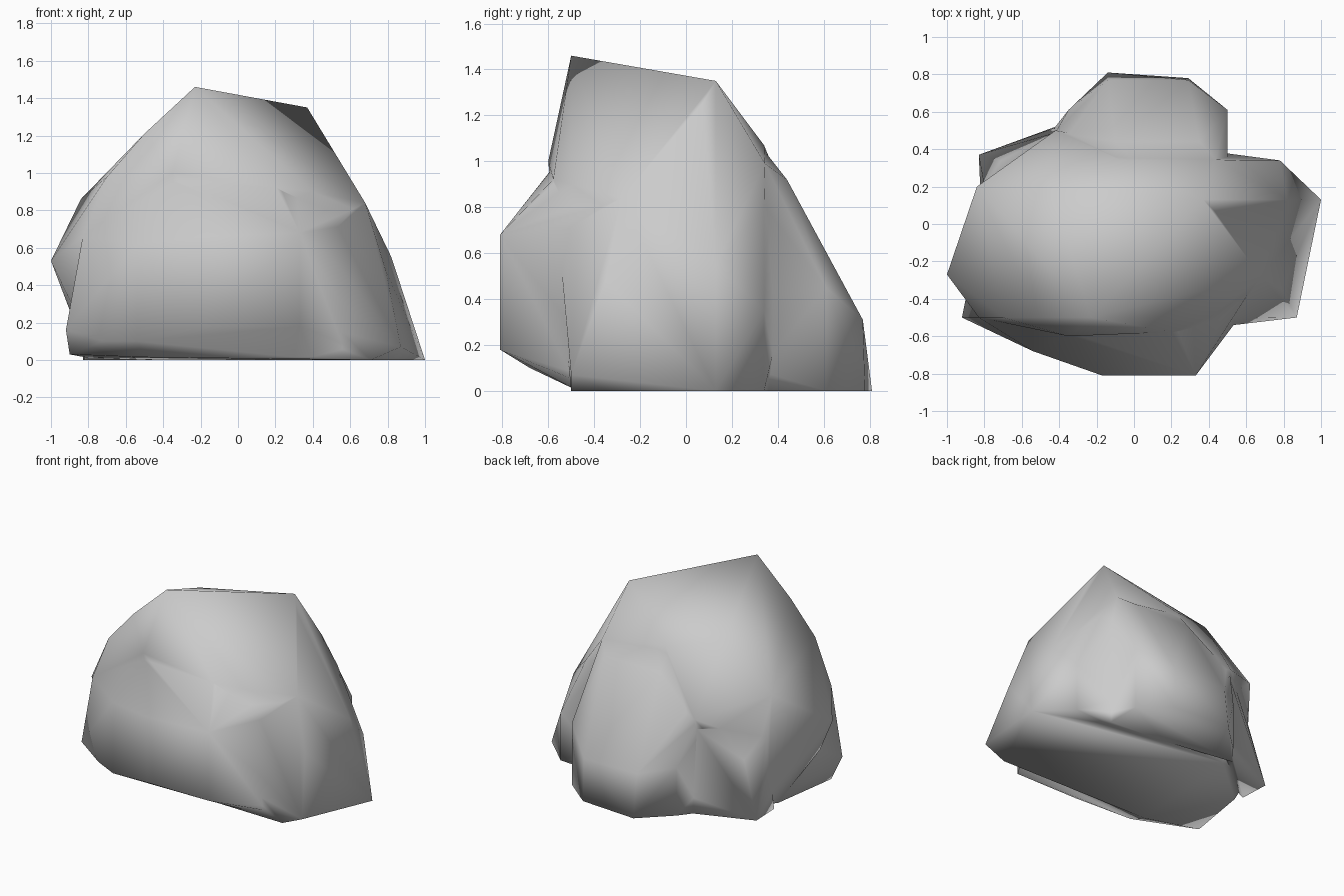
import bpy, bmesh
from math import radians

if "Cube" in bpy.data.objects:
    bpy.data.objects.remove(bpy.data.objects["Cube"])


def chunk(name, points):
    """Convex faceted stone from its corner points."""
    bm = bmesh.new()
    for p in points:
        bm.verts.new(p)
    bmesh.ops.convex_hull(bm, input=bm.verts[:])
    inside = [v for v in bm.verts if not v.link_faces]
    bmesh.ops.delete(bm, geom=inside, context='VERTS')
    bmesh.ops.recalc_face_normals(bm, faces=bm.faces[:])
    me = bpy.data.meshes.new(name)
    bm.to_mesh(me)
    bm.free()
    ob = bpy.data.objects.new(name, me)
    bpy.context.collection.objects.link(ob)
    return ob


# Main mass with the sloping crest and the right foot
rock = chunk("boulder", [
    (-.23, -.5, 1.46), (.37, .13, 1.35), (-.45, .2, 1.15), (-.5, -.5, 1.21),
    (.43, .07, 1.25), (-.35, -.6, 1.0), (.2, -.58, .95), (.4, -.5, .9),
    (.55, -.5, .7), (-.07, .34, 1.07), (.46, .34, 1.0), (.68, -.28, .84),
    (.57, .34, .8), (.82, .13, .55), (.79, -.35, .48), (1, .13, 0), (.71, -.5, 0),
    (.87, -.5, .07), (.78, .34, .35), (.78, .34, 0), (-.7, -.5, .98),
    (-.84, -.5, .68), (-.84, .2, .86), (-1, -.27, .53), (-.88, -.3, .28),
    (-.42, .5, .68), (-.8, .2, .1), (-.8, .1, 0), (-.5, -.5, 0), (-.42, .42, 0)])

# Front bulge, undercut towards the ground
front = chunk("front_bulge", [
    (-.17, -.81, .66), (.33, -.81, .68), (-.17, -.81, .18), (.33, -.81, .18),
    (-.54, -.68, .62), (-.54, -.68, .1), (-.72, -.59, .1), (-.92, -.5, .16),
    (-.9, -.4, .03), (-.35, -.59, .96), (.2, -.57, .93), (.45, -.58, .4),
    (.45, -.58, .1), (.57, -.49, .05), (.57, -.49, .5), (.67, -.28, .83),
    (-.83, -.5, .66), (-.5, -.48, .005), (.4, -.48, .005), (-.8, .1, .01),
    (0, -.2, .4)])

# Back bulge running down to the ground, blending into the crest
back = chunk("back_bulge", [
    (-.14, .81, 0), (.29, .78, 0), (-.14, .77, .31), (.29, .77, .31),
    (.5, .61, .45), (.5, .61, 0), (.5, .32, .75), (.5, .32, 0),
    (-.35, .61, .35), (-.35, .61, 0), (-.1, .44, .92), (.35, .44, .92),
    (.3, .5, .78), (-.1, .33, 1.06), (.45, .33, 1.0), (-.42, .49, .66),
    (-.46, .47, 0), (0, .1, .4)])

# Spur low on the back left
spur = chunk("left_spur", [
    (-.83, .37, 0), (-.71, .34, .4), (-.43, .5, .62), (-.42, .52, 0),
    (-.82, .15, 0), (-.8, .2, .6), (-.4, .1, .3)])

# Fuse the chunks into one stone
bpy.context.view_layer.objects.active = rock
rock.select_set(True)
for part in (front, back, spur):
    mod = rock.modifiers.new("fuse", 'BOOLEAN')
    mod.operation, mod.solver, mod.object = 'UNION', 'EXACT', part
    bpy.ops.object.modifier_apply(modifier=mod.name)
    bpy.data.objects.remove(part, do_unlink=True)

# Clean slivers and shade smoothly
bm = bmesh.new()
bm.from_mesh(rock.data)
bmesh.ops.remove_doubles(bm, verts=bm.verts[:], dist=.03)
bmesh.ops.triangulate(bm, faces=bm.faces[:])
bmesh.ops.recalc_face_normals(bm, faces=bm.faces[:])
bm.to_mesh(rock.data)
bm.free()
bpy.ops.object.shade_smooth_by_angle(angle=radians(100))
